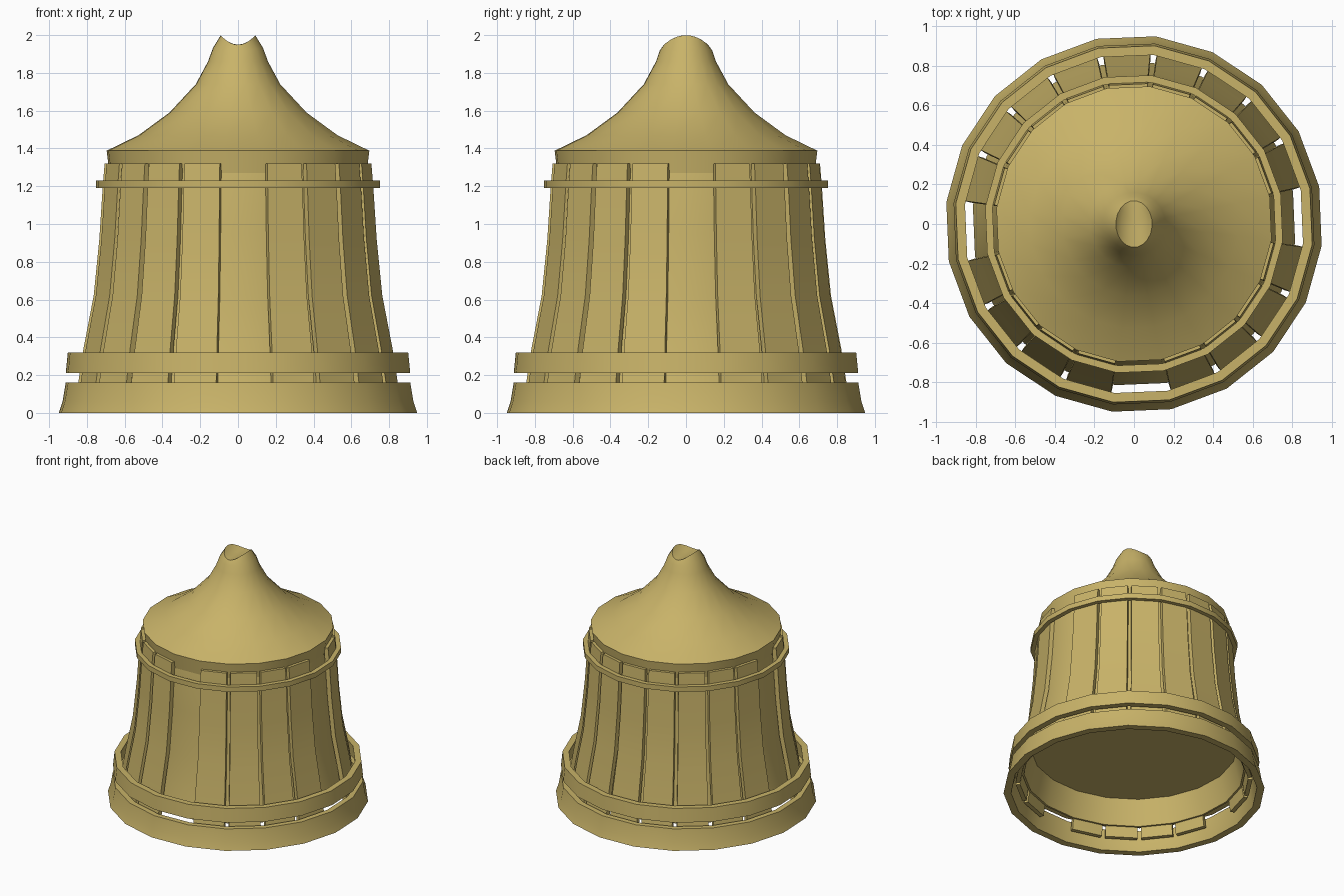
import bpy, bmesh
from math import sin, cos, pi, radians

if "Cube" in bpy.data.objects:
    bpy.data.objects.remove(bpy.data.objects["Cube"])

SIDES = 20
STEP = 2 * pi / SIDES
CENTRE = radians(2.4)              # angle of the first plank
mat = bpy.data.materials.new("brass_wood")
mat.diffuse_color = (0.58, 0.45, 0.14, 1)
mat.use_nodes = True
mat.node_tree.nodes["Principled BSDF"].inputs["Base Color"].default_value = mat.diffuse_color


def finish(name, bm, smooth=None):
    bmesh.ops.recalc_face_normals(bm, faces=bm.faces)
    me = bpy.data.meshes.new(name)
    bm.to_mesh(me)
    bm.free()
    ob = bpy.data.objects.new(name, me)
    bpy.context.collection.objects.link(ob)
    me.materials.append(mat)
    if smooth:
        bpy.ops.object.select_all(action='DESELECT')
        ob.select_set(True)
        bpy.context.view_layer.objects.active = ob
        bpy.ops.object.shade_smooth_by_angle(angle=radians(smooth))
    return ob


def ring(bm, rx, ry, zfun):
    out = []
    for i in range(SIDES):
        a = CENTRE + (i + 0.5) * STEP
        out.append(bm.verts.new((rx * cos(a), ry * sin(a), zfun(a))))
    return out


def bridge(bm, a, b):
    for i in range(SIDES):
        j = (i + 1) % SIDES
        bm.faces.new((a[i], a[j], b[j], b[i]))


def lathe(name, profile, smooth=None):
    """Closed loop of (radius, z) points spun into a ring."""
    bm = bmesh.new()
    rings = [ring(bm, r, r, lambda a, z=z: z) for r, z in profile]
    for a, b in zip(rings, rings[1:] + rings[:1]):
        bridge(bm, a, b)
    return finish(name, bm, smooth)


# flared foot and the two hoops
lathe("foot_ring", [(0.955, 0), (0.935, 0.06), (0.918, 0.16), (0.875, 0.16), (0.885, 0.06), (0.90, 0)], 30)
lathe("lower_hoop", [(0.918, 0.21), (0.907, 0.32), (0.86, 0.32), (0.87, 0.21)], 30)
lathe("upper_hoop", [(0.757, 1.19), (0.757, 1.23), (0.72, 1.23), (0.72, 1.19)], 30)

# inner drum with a raised floor and flared skirt
bm = bmesh.new()
drum = [(0.675, 1.30), (0.69, 1.2), (0.705, 0.95), (0.735, 0.62), (0.775, 0.36),
        (0.82, 0.16), (0.805, 0.16), (0.755, 0.36)]
rings = [ring(bm, r, r, lambda a, z=z: z) for r, z in drum]
for a, b in zip(rings, rings[1:]):
    bridge(bm, a, b)
bm.faces.new(rings[0])
bm.faces.new(rings[-1])
finish("inner_drum", bm, 30)

# roof with a saddle-shaped notch across the tip
bm = bmesh.new()
roof = [(0.685, 1.27), (0.70, 1.388), (0.53, 1.47), (0.365, 1.59), (0.225, 1.74),
        (0.16, 1.86)]
rings = [ring(bm, r, r, lambda a, z=z: z) for r, z in roof]
rings.append(ring(bm, 0.133, 0.14, lambda a: 1.918 + 0.015 * cos(a) ** 2))
rings.append(ring(bm, 0.092, 0.118, lambda a: 1.948 + 0.052 * cos(a) ** 2))
rings.append(ring(bm, 0.065, 0.085, lambda a: 1.95 + 0.012 * cos(a) ** 2))
for a, b in zip(rings, rings[1:]):
    bridge(bm, a, b)
bm.faces.new(rings[0])
tip = bm.verts.new((0, 0, 1.947))
for i in range(SIDES):
    bm.faces.new((rings[-1][i], rings[-1][(i + 1) % SIDES], tip))
finish("roof", bm, 40)

# curved planks, left out at the right, left and front windows
outline = [(0.706, 1.32), (0.716, 1.2), (0.734, 0.92), (0.764, 0.62), (0.818, 0.34), (0.858, 0.08)]
THICK = 0.032
HALF = sin(radians(7.9))
for i in range(SIDES):
    if i in (0, 10, 15):
        continue
    a = CENTRE + i * STEP
    ca, sa = cos(a), sin(a)
    bm = bmesh.new()
    sections = []
    for d, z in outline:
        w = d * HALF
        sections.append([bm.verts.new((r * ca - t * sa, r * sa + t * ca, z))
                         for r, t in ((d, -w), (d, w), (d - THICK, w), (d - THICK, -w))])
    for s, n in zip(sections, sections[1:]):
        for k in range(4):
            m = (k + 1) % 4
            bm.faces.new((s[k], s[m], n[m], n[k]))
    bm.faces.new(sections[0])
    bm.faces.new(sections[-1])
    finish(f"plank_{i:02d}", bm, 30)
